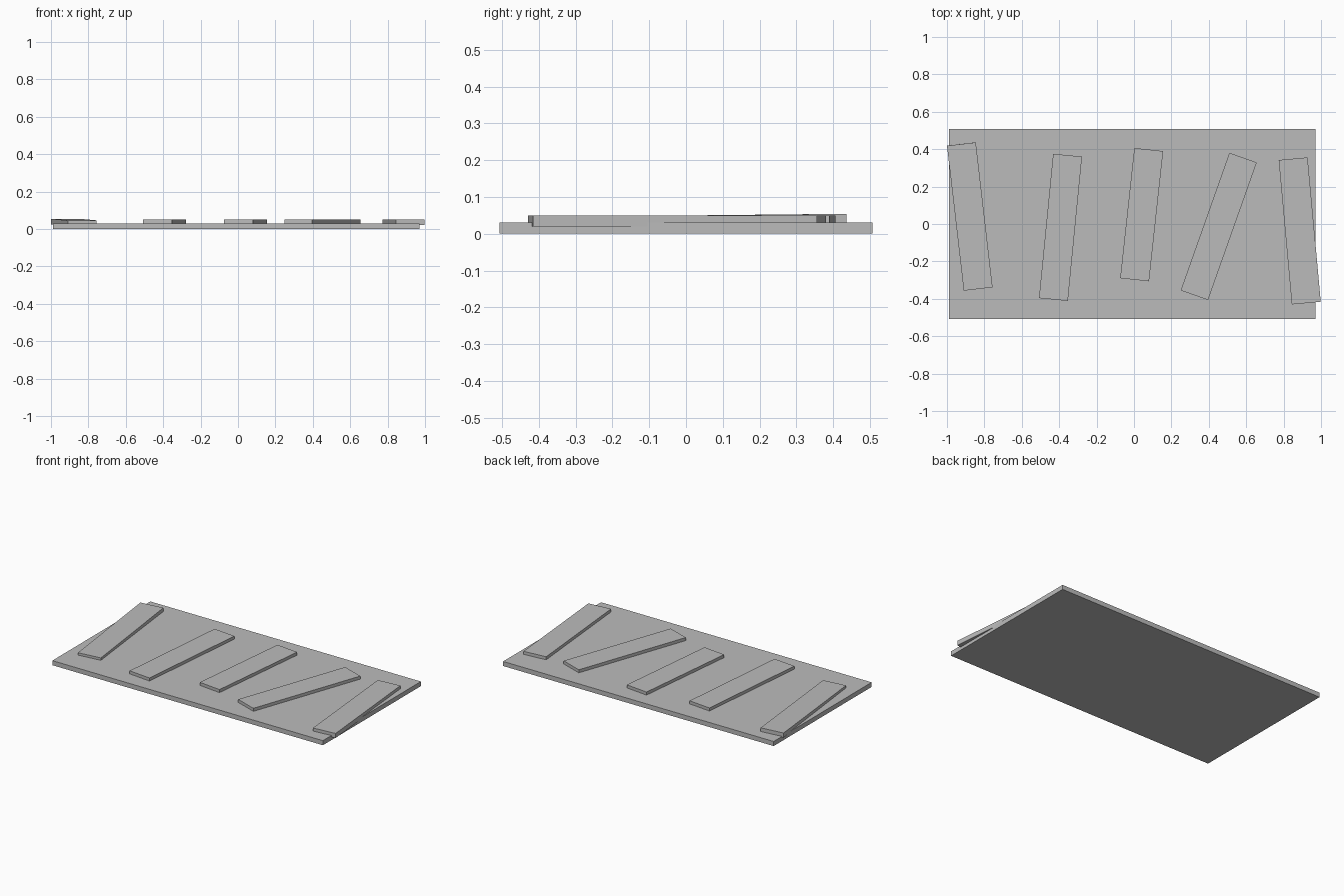
import bpy
from math import radians

if "Cube" in bpy.data.objects:
    bpy.data.objects.remove(bpy.data.objects["Cube"], do_unlink=True)

grey = bpy.data.materials.new("plain grey")
grey.use_nodes = True
colour = (0.5, 0.5, 0.5, 1)
grey.diffuse_color = colour
grey.node_tree.nodes["Principled BSDF"].inputs["Base Color"].default_value = colour


def box(name, centre, size, tilt=0, turn=0):
    bpy.ops.mesh.primitive_cube_add(size=1, location=centre,
                                    rotation=(radians(tilt), 0, radians(turn)))
    part = bpy.context.object
    part.name = name
    part.scale = size
    part.data.materials.append(grey)


# Flat base board
box("base_board", (-0.01, 0, 0.015), (1.96, 1.014, 0.03))

# Loose planks lying across the board: x, y, length, tilt, turn
planks = [
    (-0.878, 0.04, 0.78, 0.6, 6.6),
    (-0.393, -0.018, 0.775, 0, -5.6),
    (0.041, 0.05, 0.70, 0, -6.2),
    (0.453, -0.013, 0.78, 0, -19.5),
    (0.886, -0.037, 0.775, 0, 5.2),
]
for i, (x, y, length, tilt, turn) in enumerate(planks, 1):
    box(f"plank_{i}", (x, y, 0.035), (0.155, length, 0.03), tilt, turn)
